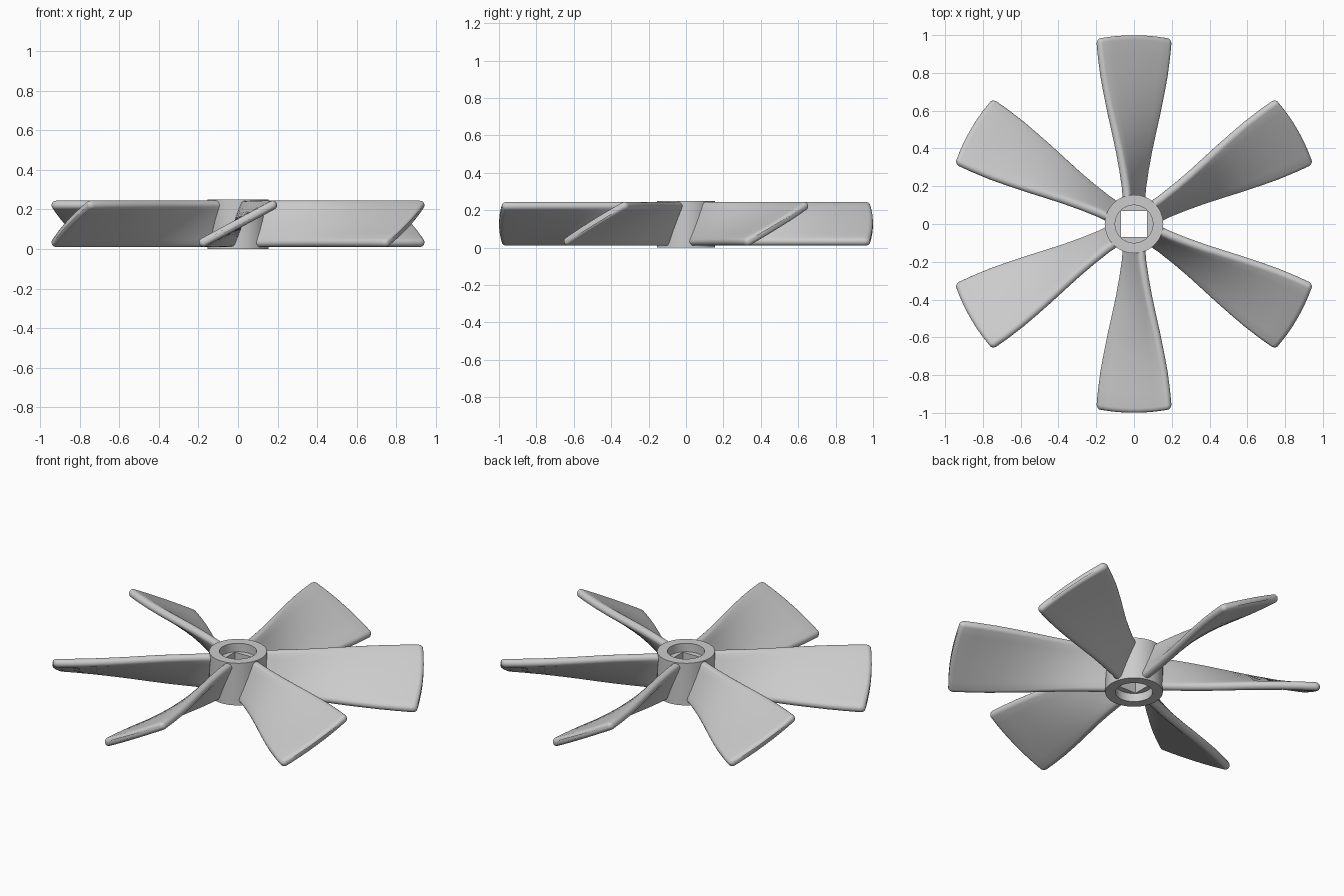
import bpy, bmesh, math
from mathutils import Matrix

if "Cube" in bpy.data.objects:
    bpy.data.objects.remove(bpy.data.objects["Cube"])

grey = bpy.data.materials.new("light grey")
grey.diffuse_color = (0.6, 0.6, 0.6, 1)
grey.use_nodes = True
grey.node_tree.nodes["Principled BSDF"].inputs["Base Color"].default_value = grey.diffuse_color


def finish(bm, name, angle):
    bmesh.ops.recalc_face_normals(bm, faces=bm.faces)
    me = bpy.data.meshes.new(name)
    bm.to_mesh(me)
    bm.free()
    me.materials.append(grey)
    ob = bpy.data.objects.new(name, me)
    bpy.context.collection.objects.link(ob)
    bpy.ops.object.select_all(action='DESELECT')
    ob.select_set(True)
    bpy.context.view_layer.objects.active = ob
    bpy.ops.object.shade_smooth_by_angle(angle=math.radians(angle))
    return ob


# Hub: outer sleeve, counterbore at both ends, square shaft hole
N = 64
HEIGHT, OUTER, BORE, DEPTH, SQUARE = 0.25, 0.155, 0.1, 0.05, 0.068


def ring(bm, r, z, square=False):
    verts = []
    for i in range(N):
        a = 2 * math.pi * i / N
        c, s = math.cos(a), math.sin(a)
        k = r / max(abs(c), abs(s)) if square else r
        verts.append(bm.verts.new((k * c, k * s, z)))
    return verts


bm = bmesh.new()
rings = [ring(bm, OUTER, 0), ring(bm, OUTER, HEIGHT), ring(bm, BORE, HEIGHT),
         ring(bm, BORE, HEIGHT - DEPTH), ring(bm, SQUARE, HEIGHT - DEPTH, True),
         ring(bm, SQUARE, DEPTH, True), ring(bm, BORE, DEPTH), ring(bm, BORE, 0)]
for a, b in zip(rings, rings[1:] + rings[:1]):
    for i in range(N):
        j = (i + 1) % N
        bm.faces.new((a[i], a[j], b[j], b[i]))
finish(bm, "hub", 30)

# Blade: twisted slab with rounded edges, (radius, half width) along the span
WIDTHS = [(0.13, 0.058), (0.2, 0.064), (0.3, 0.079), (0.4, 0.097), (0.5, 0.118),
          (0.6, 0.14), (0.7, 0.16), (0.8, 0.178), (0.9, 0.191), (0.975, 0.198)]
EDGE, CAP, FLAT = 0.023, 8, 8
MID, HALF_Z = 0.127, 0.117


def section(bm, s, width, shrink):
    a, h = width - EDGE, HALF_Z - EDGE
    tilt = math.atan2(h, a)
    r = EDGE - shrink
    pts = []
    for side in (1, -1):
        # rounded edge, then points along the flat face
        for i in range(CAP + 1):
            t = tilt - math.pi / 2 + math.pi * i / CAP
            pts.append((side * (a + r * math.cos(t)), side * (h + r * math.sin(t))))
        ox, oz = -r * math.sin(tilt), r * math.cos(tilt)
        for i in range(1, FLAT):
            k = 1 - 2 * i / FLAT
            pts.append((side * (k * a + ox), side * (k * h + oz)))
    # the tip follows a circle around the hub axis
    return [bm.verts.new((x, -math.sqrt(s * s - x * x), MID + z)) for x, z in pts]


bm = bmesh.new()
spans = [(s, w, 0) for s, w in WIDTHS]
for i in range(1, 6):
    t = math.radians(90 * i / 6)
    spans.append((0.975 + 0.025 * math.sin(t), 0.198, EDGE * 0.9 * (1 - math.cos(t))))
loops = [section(bm, *p) for p in spans]
for a, b in zip(loops, loops[1:]):
    for i in range(len(a)):
        j = (i + 1) % len(a)
        bm.faces.new((a[i], a[j], b[j], b[i]))
bm.faces.new(loops[0])
bm.faces.new(loops[-1])
blade = finish(bm, "blade_1", 40)

# Remaining blades around the hub
for k in range(1, 6):
    copy = blade.copy()
    copy.name = f"blade_{k + 1}"
    copy.matrix_world = Matrix.Rotation(math.radians(60 * k), 4, 'Z')
    bpy.context.collection.objects.link(copy)
